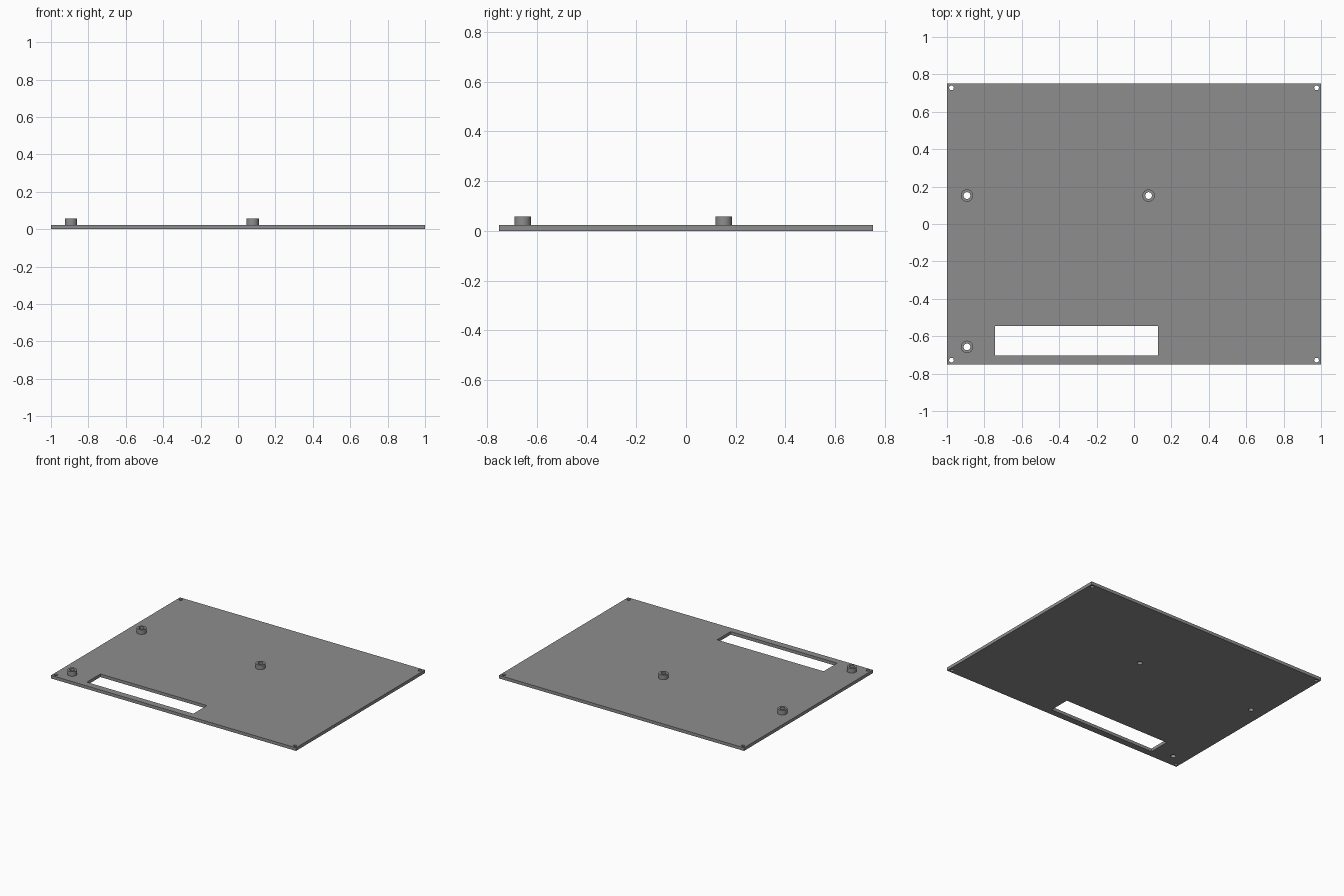
import bpy, math

if "Cube" in bpy.data.objects:
    bpy.data.objects.remove(bpy.data.objects["Cube"])

PLATE_TOP = 0.023
BOSS_TOP = 0.057

grey = bpy.data.materials.new("plain grey")
grey.diffuse_color = (0.27, 0.27, 0.27, 1)
grey.use_nodes = True
grey.node_tree.nodes["Principled BSDF"].inputs["Base Color"].default_value = grey.diffuse_color


def rect(x0, x1, y0, y1):
    return [(x0, y0), (x1, y0), (x1, y1), (x0, y1)]


def circle(cx, cy, r, n=32):
    return [(cx + r * math.cos(2 * math.pi * i / n),
             cy + r * math.sin(2 * math.pi * i / n)) for i in range(n)]


def slab(name, loops, z0, z1):
    """Extrude a filled outline (first loop) with holes (other loops)."""
    curve = bpy.data.curves.new(name, 'CURVE')
    curve.dimensions = '2D'
    curve.fill_mode = 'BOTH'
    curve.extrude = (z1 - z0) / 2
    for loop in loops:
        s = curve.splines.new('POLY')
        s.points.add(len(loop) - 1)
        for p, (x, y) in zip(s.points, loop):
            p.co = (x, y, 0, 1)
        s.use_cyclic_u = True
    obj = bpy.data.objects.new(name, curve)
    bpy.context.collection.objects.link(obj)
    obj.location.z = (z0 + z1) / 2
    bpy.ops.object.select_all(action='DESELECT')
    obj.select_set(True)
    bpy.context.view_layer.objects.active = obj
    bpy.ops.object.convert(target='MESH')
    obj = bpy.context.object
    obj.data.materials.clear()
    obj.data.materials.append(grey)
    bpy.ops.object.shade_smooth_by_angle(angle=math.radians(30))
    return obj


bosses = [(-0.893, 0.152), (0.078, 0.152), (-0.893, -0.657)]

# Base plate with slot, corner screw holes and holes under the bosses
holes = [rect(-0.742, 0.128, -0.703, -0.545)]
holes += [circle(sx * 0.976, sy * 0.728, 0.0125) for sx in (-1, 1) for sy in (-1, 1)]
holes += [circle(x, y, 0.018) for x, y in bosses]
slab("base_plate", [rect(-1, 1, -0.752, 0.752)] + holes, 0, PLATE_TOP)

# Hollow standoffs
for i, (x, y) in enumerate(bosses):
    slab(f"standoff_{i + 1}", [circle(x, y, 0.033), circle(x, y, 0.018)],
         PLATE_TOP, BOSS_TOP)
